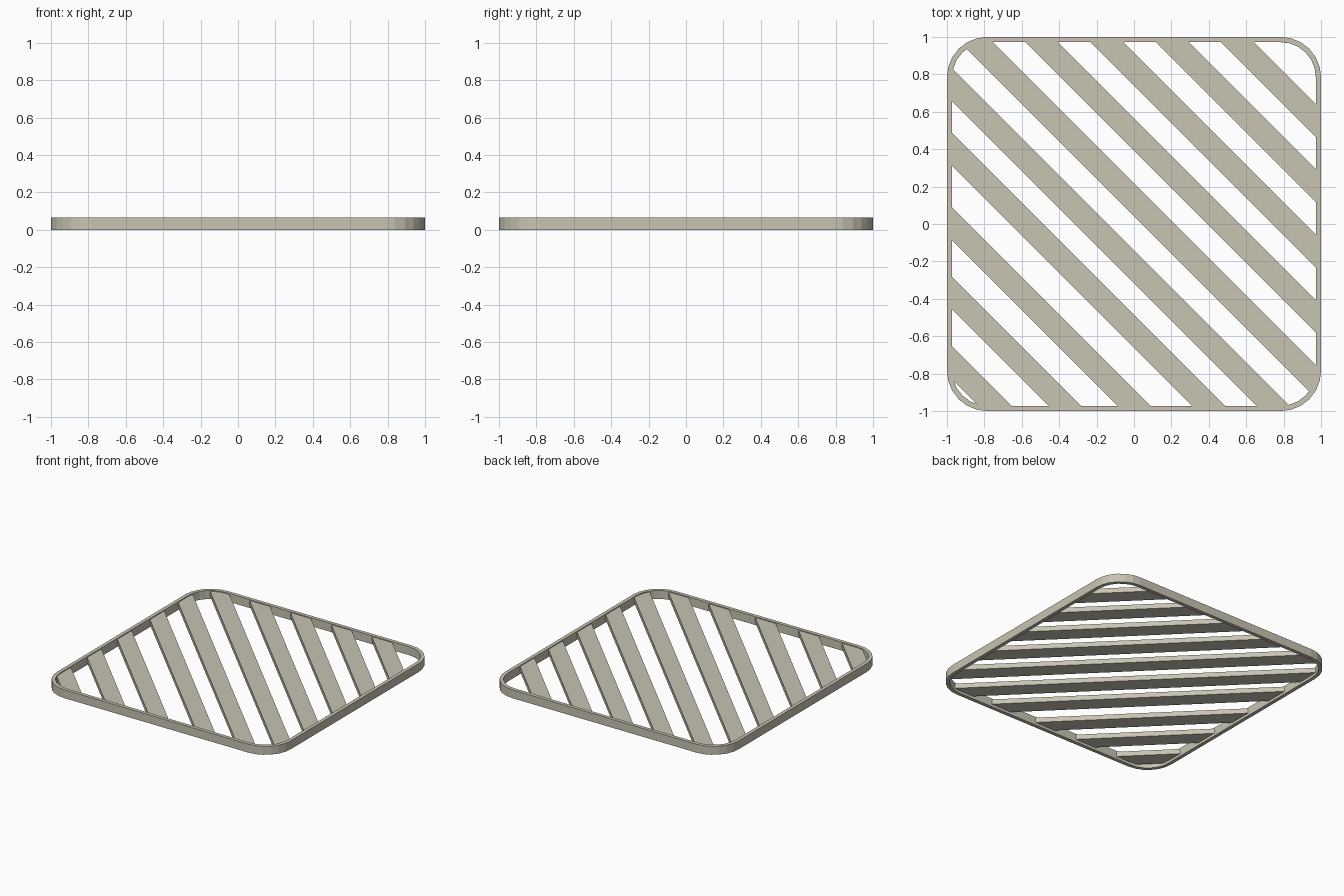
import bpy, bmesh, math
from mathutils import Vector

if "Cube" in bpy.data.objects:
    bpy.data.objects.remove(bpy.data.objects["Cube"])

HALF, RADIUS, WALL, HEIGHT, STEPS = 1.0, 0.215, 0.028, 0.065, 6
SLAT_BOTTOM, SLAT_TOP, SLAT_WIDTH = 0.02, 0.058, 0.124
# x + y of each slat's centre line
SLATS = [1.525, 1.178, 0.828, 0.478, 0.13, -0.228, -0.573, -0.972, -1.342, -1.715]

stone = bpy.data.materials.new("warm stone grey")
stone.diffuse_color = (0.58, 0.55, 0.45, 1)
stone.use_nodes = True
stone.node_tree.nodes["Principled BSDF"].inputs["Base Color"].default_value = stone.diffuse_color


def rounded_square(inset):
    r, c = RADIUS - inset, HALF - RADIUS
    pts = []
    for q in range(4):
        mid = math.pi / 4 + q * math.pi / 2
        cx, cy = math.copysign(c, math.cos(mid)), math.copysign(c, math.sin(mid))
        for i in range(STEPS + 1):
            a = (q + i / STEPS) * math.pi / 2
            pts.append((cx + r * math.cos(a), cy + r * math.sin(a)))
    return pts


def finish(bm, name):
    bmesh.ops.recalc_face_normals(bm, faces=bm.faces)
    mesh = bpy.data.meshes.new(name)
    bm.to_mesh(mesh)
    bm.free()
    mesh.materials.append(stone)
    obj = bpy.data.objects.new(name, mesh)
    bpy.context.collection.objects.link(obj)


# Rim: a rectangular section swept round the rounded square
bm = bmesh.new()
rings = [[bm.verts.new((x, y, z)) for x, y in rounded_square(inset)]
         for inset, z in ((0, 0), (0, HEIGHT), (WALL, HEIGHT), (WALL, 0))]
n = len(rings[0])
for k in range(4):
    a, b = rings[k], rings[(k + 1) % 4]
    for i in range(n):
        j = (i + 1) % n
        bm.faces.new((a[i], a[j], b[j], b[i]))
finish(bm, "rim")

# Slats: the inner plate cut down to diagonal strips, ends sunk into the rim
diagonal = Vector((1, 1, 0)).normalized()
for k, c in enumerate(SLATS):
    bm = bmesh.new()
    face = bm.faces.new([bm.verts.new((x, y, SLAT_BOTTOM))
                         for x, y in rounded_square(WALL - 0.006)])
    for side in (1, -1):
        bmesh.ops.bisect_plane(
            bm, geom=bm.verts[:] + bm.edges[:] + bm.faces[:],
            plane_co=diagonal * (c / math.sqrt(2) + side * SLAT_WIDTH / 2),
            plane_no=diagonal * side, clear_outer=True)
    top = bmesh.ops.extrude_face_region(bm, geom=bm.faces[:])["geom"]
    bmesh.ops.translate(bm, verts=[v for v in top if isinstance(v, bmesh.types.BMVert)],
                        vec=(0, 0, SLAT_TOP - SLAT_BOTTOM))
    finish(bm, f"slat_{k + 1}")
